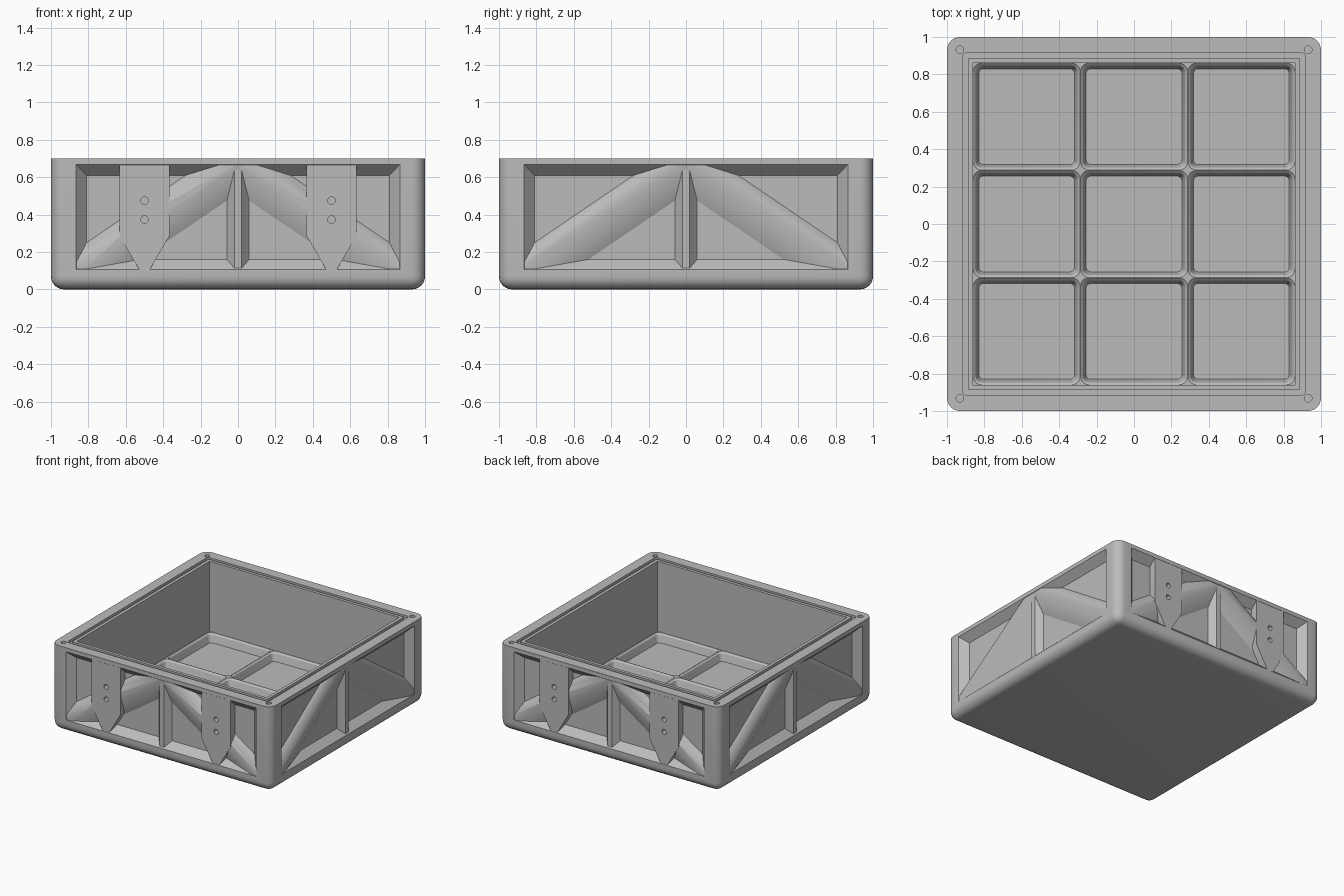
import bpy, bmesh, math
from mathutils import Matrix, Vector

if "Cube" in bpy.data.objects:
    bpy.data.objects.remove(bpy.data.objects["Cube"])

grey = bpy.data.materials.new("plain grey")
grey.diffuse_color = (0.5, 0.5, 0.5, 1)
grey.use_nodes = True
grey.node_tree.nodes["Principled BSDF"].inputs["Base Color"].default_value = grey.diffuse_color


def make(name, lofts, angle=0.0, clip=None):
    """Build one object from lofts (lists of rings); a looped loft has no caps."""
    bm = bmesh.new()
    for rings, looped in lofts:
        vs = [[bm.verts.new(p) for p in r] for r in rings]
        n = len(vs[0])
        pairs = list(zip(vs, vs[1:])) + ([(vs[-1], vs[0])] if looped else [])
        for a, b in pairs:
            for i in range(n):
                j = (i + 1) % n
                bm.faces.new((a[i], a[j], b[j], b[i]))
        if not looped:
            bm.faces.new(vs[0])
            bm.faces.new(vs[-1])
    if clip:  # trim between two heights
        for z, d in ((clip[0], -1), (clip[1], 1)):
            geom = bm.verts[:] + bm.edges[:] + bm.faces[:]
            bmesh.ops.bisect_plane(bm, geom=geom, plane_co=(0, 0, z),
                                   plane_no=(0, 0, d), clear_outer=True)
            bmesh.ops.holes_fill(bm, edges=[e for e in bm.edges if e.is_boundary])
    bmesh.ops.recalc_face_normals(bm, faces=bm.faces[:])
    bm.transform(Matrix.Rotation(angle, 4, 'Z'))
    me = bpy.data.meshes.new(name)
    bm.to_mesh(me)
    bm.free()
    me.materials.append(grey)
    ob = bpy.data.objects.new(name, me)
    bpy.context.collection.objects.link(ob)
    return ob


def activate(ob):
    for o in bpy.context.selected_objects:
        o.select_set(False)
    ob.select_set(True)
    bpy.context.view_layer.objects.active = ob


def cut(ob, cutter):
    activate(ob)
    m = ob.modifiers.new("cut", 'BOOLEAN')
    m.operation, m.solver, m.object = 'DIFFERENCE', 'EXACT', cutter
    bpy.ops.object.modifier_apply(modifier=m.name)


def smooth(ob, deg):
    activate(ob)
    bpy.ops.object.shade_smooth_by_angle(angle=math.radians(deg))


def rounded(h, r, z, cx=0, cy=0, seg=5):
    """Rounded square ring with half size h."""
    pts = []
    for k, (sx, sy) in enumerate(((1, 1), (-1, 1), (-1, -1), (1, -1))):
        for i in range(seg + 1):
            a = math.pi / 2 * (k + i / seg)
            pts.append((cx + sx * (h - r) + r * math.cos(a),
                        cy + sy * (h - r) + r * math.sin(a), z))
    return pts


def square(h, z):
    return [(h, h, z), (-h, h, z), (-h, -h, z), (h, -h, z)]


def rect_y(x, z0, z1, y):
    return [(-x, y, z0), (x, y, z0), (x, y, z1), (-x, y, z1)]


def rod(start, end, r, n=20):
    """Cylinder rings between two points along z or y."""
    a, b = Vector(start), Vector(end)
    q = (b - a).to_track_quat('Z', 'Y')
    ring = [q @ Vector((r * math.cos(t * math.tau / n), r * math.sin(t * math.tau / n), 0))
            for t in range(n)]
    return [[a + p for p in ring], [b + p for p in ring]], False


# crate body with rounded upright and bottom edges
body = make("crate_body", [([square(1, 0), square(1, 0.7)], False)])
bm = bmesh.new()
bm.from_mesh(body.data)
edges = [e for e in bm.edges if min(v.co.z for v in e.verts) < 0.01]
bmesh.ops.bevel(bm, geom=edges, offset=0.07, segments=6, profile=0.5, affect='EDGES')
bm.to_mesh(body.data)
bm.free()

PANEL, TOP, DEEP = -0.94, -0.997, -0.93  # recess floor, rib crest, rib root

# inner cavity, storage trays, seal groove, side recesses, screw holes
cavity = make("cavity_cutter", [([square(0.862, 0.125), square(0.862, 0.8)], False)])
steps = ((0.286, 0.045, 0.14), (0.286, 0.045, 0.124), (0.273, 0.035, 0.112), (0.256, 0.025, 0.055))
trays = make("tray_cutter", [
    ([rounded(h, r, z, 0.574 * i, 0.574 * j) for h, r, z in steps], False)
    for i in (-1, 0, 1) for j in (-1, 0, 1)])
groove = make("groove_cutter", [([rounded(0.915, 0.02, 0.75), rounded(0.915, 0.02, 0.68),
                                  rounded(0.888, 0.01, 0.68), rounded(0.888, 0.01, 0.75)], True)])
recess = [rect_y(0.865, 0.105, 0.667, -1.05), rect_y(0.865, 0.105, 0.667, -1.0),
          rect_y(0.81, 0.16, 0.61, PANEL)]
recesses = [make("recess_cutter", [(recess, False)], k * math.pi / 2) for k in range(4)]
rim_holes = make("rim_hole_cutter", [rod((x, y, 0.6), (x, y, 0.75), 0.02)
                                     for x in (-0.932, 0.932) for y in (-0.932, 0.932)])
plate_holes = make("plate_hole_cutter", [rod((x, s * 1.05, z), (x, s * 0.95, z), 0.02)
                                         for x in (-0.5, 0.5) for z in (0.373, 0.475)
                                         for s in (-1, 1)])
cutters = [cavity, trays, groove, rim_holes] + recesses
for c in cutters:
    cut(body, c)
smooth(body, 30)

# truss ribs on every side: two diagonals and one upright
profile = ((0.14, DEEP), (0.13, PANEL), (0.065, TOP), (-0.005, TOP), (-0.155, PANEL), (-0.18, DEEP))


def diagonal(s):
    return [[(s * x, y, 0.67 - 0.68 * x + dz) for dz, y in profile] for x in (0.0, 0.92)]


upright = [[(-0.07, DEEP, z), (-0.06, PANEL, z), (-0.02, -0.99, z),
            (0.02, -0.99, z), (0.06, PANEL, z), (0.07, DEEP, z)] for z in (0.09, 0.675)]

for k, side in enumerate(("front", "right", "back", "left")):
    ang = k * math.pi / 2
    parts = [make(f"{side}_rib_{n}", [(diagonal(s), False)], ang, (0.09, 0.675))
             for n, s in (("a", -1), ("b", 1))]
    parts.append(make(f"{side}_upright_rib", [(upright, False)], ang))
    # pointed latch plates on front and back
    if k % 2 == 0:
        for n, cx in (("a", -0.5), ("b", 0.5)):
            outline = [(-0.133, 0.675), (-0.133, 0.285), (-0.025, 0.1),
                       (0.025, 0.1), (0.133, 0.285), (0.133, 0.675)]
            rings = [[(cx + x, y, z) for x, z in outline] for y in (-0.999, DEEP)]
            parts.append(make(f"{side}_latch_plate_{n}", [(rings, False)], ang))
        for p in parts:
            if "upright" not in p.name:
                cut(p, plate_holes)
    for p in parts:
        smooth(p, 50)

for c in cutters + [plate_holes]:
    bpy.data.objects.remove(c, do_unlink=True)
